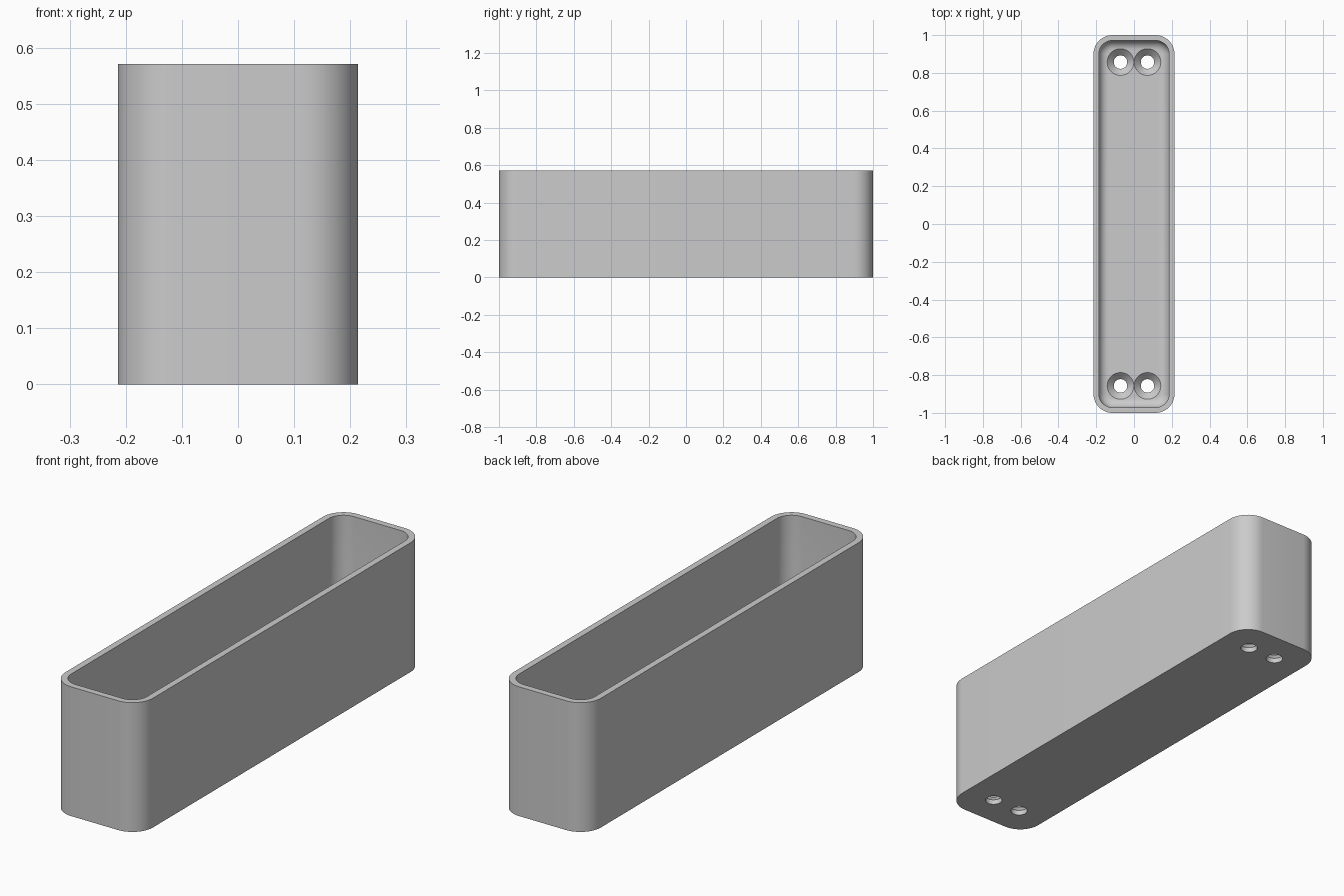
import bpy, bmesh
from math import sin, cos, pi, radians

cube = bpy.data.objects.get("Cube")
if cube:
    bpy.data.objects.remove(cube, do_unlink=True)

HALF_X, HALF_Y, HEIGHT = 0.2143, 1.0, 0.5714
CORNER, WALL, FLOOR, FILLET = 0.1, 0.0286, 0.057, 0.05
HOLE_X, HOLE_Y, HOLE_R, SINK_R = 0.0714, 0.857, 0.0357, 0.0705

grey = bpy.data.materials.new("light grey")
grey.use_nodes = True
colour = (0.6, 0.6, 0.6, 1)
grey.diffuse_color = colour
grey.node_tree.nodes["Principled BSDF"].inputs["Base Color"].default_value = colour


def rounded_ring(bm, inset, z, steps=12):
    """Rounded rectangle loop, inset from the outer wall."""
    r = CORNER - inset
    ring = []
    for quarter, (sx, sy) in enumerate([(1, 1), (-1, 1), (-1, -1), (1, -1)]):
        for i in range(steps + 1):
            a = (quarter + i / steps) * pi / 2
            ring.append(bm.verts.new((sx * (HALF_X - CORNER) + r * cos(a),
                                      sy * (HALF_Y - CORNER) + r * sin(a), z)))
    return ring


def circle_ring(bm, x, y, r, z, sides=48):
    return [bm.verts.new((x + r * cos(2 * pi * i / sides),
                          y + r * sin(2 * pi * i / sides), z)) for i in range(sides)]


def loft(bm, rings):
    """Bridge successive loops and cap both ends."""
    for a, b in zip(rings, rings[1:]):
        for i in range(len(a)):
            j = (i + 1) % len(a)
            bm.faces.new((a[i], a[j], b[j], b[i]))
    bm.faces.new(rings[0][::-1])
    bm.faces.new(rings[-1])


def finish(bm, name):
    bmesh.ops.recalc_face_normals(bm, faces=bm.faces)
    mesh = bpy.data.meshes.new(name)
    bm.to_mesh(mesh)
    bm.free()
    mesh.materials.append(grey)
    obj = bpy.data.objects.new(name, mesh)
    bpy.context.collection.objects.link(obj)
    return obj


# Open tray: outer wall, rim, inner wall, floor fillet
bm = bmesh.new()
profile = [(0, 0), (0, HEIGHT), (WALL, HEIGHT)]
for i in range(9):
    a = i / 8 * pi / 2
    profile.append((WALL + FILLET * (1 - cos(a)), FLOOR + FILLET * (1 - sin(a))))
loft(bm, [rounded_ring(bm, inset, z) for inset, z in profile])
tray = finish(bm, "tray")

# Countersunk screw holes, a pair at each end
bm = bmesh.new()
sink_z = FLOOR - (SINK_R - HOLE_R)
for x in (-HOLE_X, HOLE_X):
    for y in (-HOLE_Y, HOLE_Y):
        loft(bm, [circle_ring(bm, x, y, r, z) for r, z in
                  ((HOLE_R, -0.1), (HOLE_R, sink_z), (SINK_R, FLOOR), (SINK_R, 0.3))])
cutter = finish(bm, "screw_hole_cutter")
cutter.hide_render = True

cut = tray.modifiers.new("screw holes", "BOOLEAN")
cut.operation, cut.solver, cut.object = "DIFFERENCE", "EXACT", cutter
bpy.ops.object.select_all(action="DESELECT")
bpy.context.view_layer.objects.active = tray
tray.select_set(True)
bpy.ops.object.modifier_apply(modifier=cut.name)
bpy.data.objects.remove(cutter, do_unlink=True)
bpy.ops.object.shade_smooth_by_angle(angle=radians(30))
